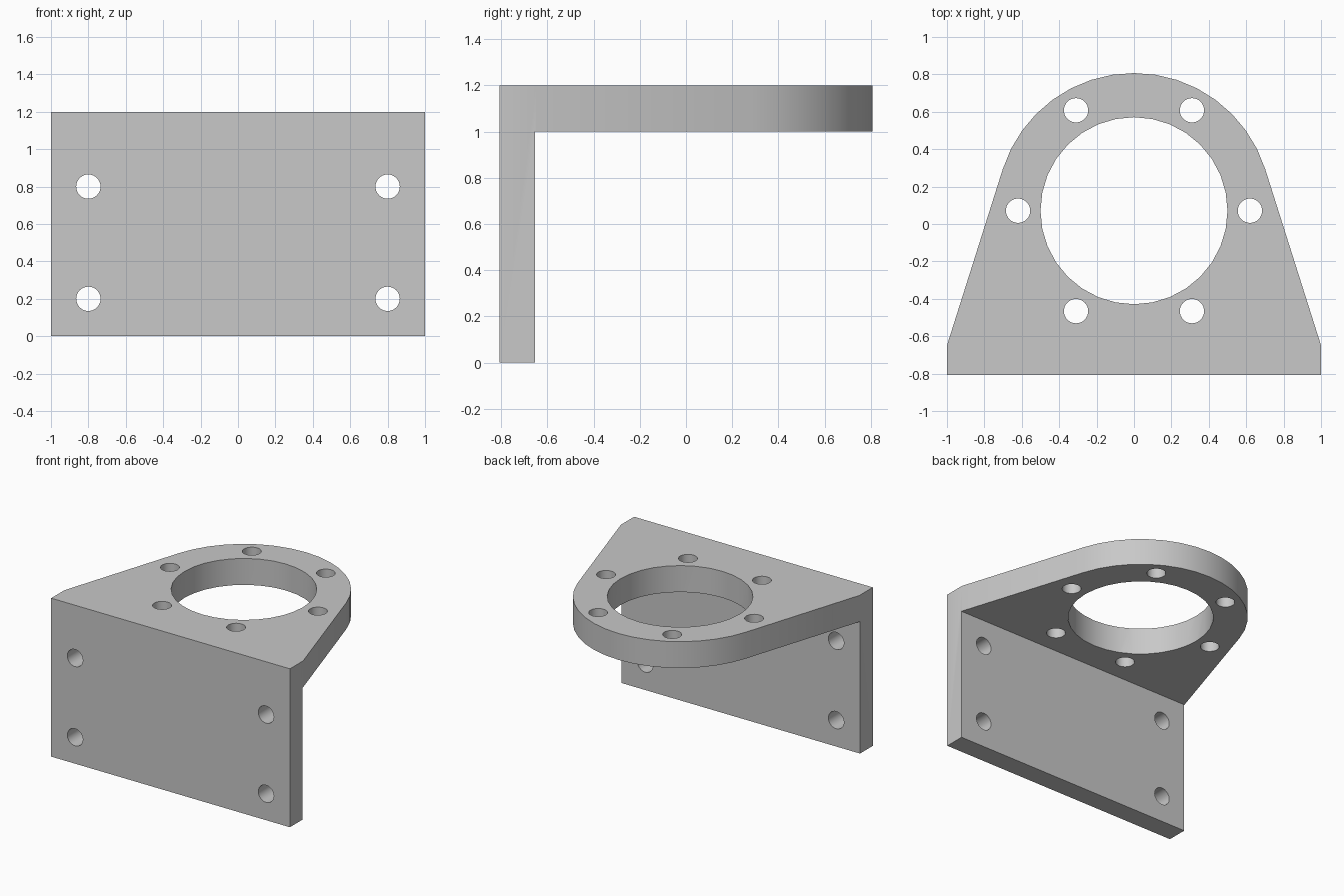
import bpy, bmesh
from math import sin, cos, acos, atan2, pi, hypot
from mathutils import Vector, Matrix

default = bpy.data.objects.get("Cube")
if default:
    bpy.data.objects.remove(default, do_unlink=True)

FRONT, WALL_BACK = -0.807, -0.654
CENTRE_Y, RIM_R, BORE_R = 0.071, 0.736, 0.5
BOLT_CIRCLE, HOLE_R = 0.62, 0.065
HEIGHT, PLATE_BOTTOM = 1.2, 1.0

grey = bpy.data.materials.new("bracket grey")
grey.use_nodes = True
colour = (0.58, 0.58, 0.58, 1)
grey.diffuse_color = colour
grey.node_tree.nodes["Principled BSDF"].inputs["Base Color"].default_value = colour


def add_prism(bm, points, offset):
    """Extrude a closed outline along an offset."""
    face = bm.faces.new([bm.verts.new(p) for p in points])
    grown = bmesh.ops.extrude_face_region(bm, geom=[face], use_keep_orig=True)
    verts = [g for g in grown["geom"] if isinstance(g, bmesh.types.BMVert)]
    bmesh.ops.translate(bm, verts=verts, vec=Vector(offset))


def add_cylinder(bm, centre, radius, depth, rotation=Matrix()):
    bmesh.ops.create_cone(bm, cap_ends=True, segments=32, radius1=radius,
                          radius2=radius, depth=depth,
                          matrix=Matrix.Translation(centre) @ rotation)


def make_object(name, bm):
    bmesh.ops.recalc_face_normals(bm, faces=bm.faces[:])
    mesh = bpy.data.meshes.new(name)
    bm.to_mesh(mesh)
    bm.free()
    mesh.materials.append(grey)
    obj = bpy.data.objects.new(name, mesh)
    bpy.context.collection.objects.link(obj)
    return obj


def apply_boolean(target, tool, operation):
    mod = target.modifiers.new(operation.title(), 'BOOLEAN')
    mod.operation, mod.solver, mod.object = operation, 'EXACT', tool
    bpy.context.view_layer.objects.active = target
    bpy.ops.object.modifier_apply(modifier=mod.name)
    bpy.data.objects.remove(tool, do_unlink=True)


# L-shaped side profile, swept across the width
bm = bmesh.new()
side = [(-0.9, 0), (WALL_BACK, 0), (WALL_BACK, PLATE_BOTTOM),
        (0.9, PLATE_BOTTOM), (0.9, HEIGHT), (-0.9, HEIGHT)]
add_prism(bm, [(-1.1, y, z) for y, z in side], (2.2, 0, 0))
bracket = make_object("mounting_bracket", bm)

# Plan outline: straight front, tapered flanks tangent to the round rim
shoulder_y = WALL_BACK + 0.005
drop = shoulder_y - CENTRE_Y
start = atan2(drop, 1) + acos(RIM_R / hypot(1, drop))
steps = 16
outline = [(-1, shoulder_y), (-1, FRONT), (1, FRONT), (1, shoulder_y)]
for i in range(steps + 1):
    a = start + (pi - 2 * start) * i / steps
    outline.append((RIM_R * cos(a), CENTRE_Y + RIM_R * sin(a)))
bm = bmesh.new()
add_prism(bm, [(x, y, -0.1) for x, y in outline], (0, 0, 1.4))
apply_boolean(bracket, make_object("plan_outline", bm), 'INTERSECT')

# Central bore, ring of bolt holes and wall mounting holes
bm = bmesh.new()
plate_z = (PLATE_BOTTOM + HEIGHT) / 2
add_cylinder(bm, (0, CENTRE_Y, plate_z), BORE_R, 0.4)
for i in range(6):
    a = i * pi / 3
    add_cylinder(bm, (BOLT_CIRCLE * cos(a), CENTRE_Y + BOLT_CIRCLE * sin(a), plate_z),
                 HOLE_R, 0.4)
for x in (-0.8, 0.8):
    for z in (0.2, 0.8):
        add_cylinder(bm, (x, (FRONT + WALL_BACK) / 2, z), HOLE_R, 0.4,
                     Matrix.Rotation(pi / 2, 4, 'X'))
apply_boolean(bracket, make_object("hole_cutters", bm), 'DIFFERENCE')

# Smooth curved walls, crisp edges
bpy.ops.object.select_all(action='DESELECT')
bracket.select_set(True)
bpy.context.view_layer.objects.active = bracket
bpy.ops.object.shade_smooth_by_angle()
